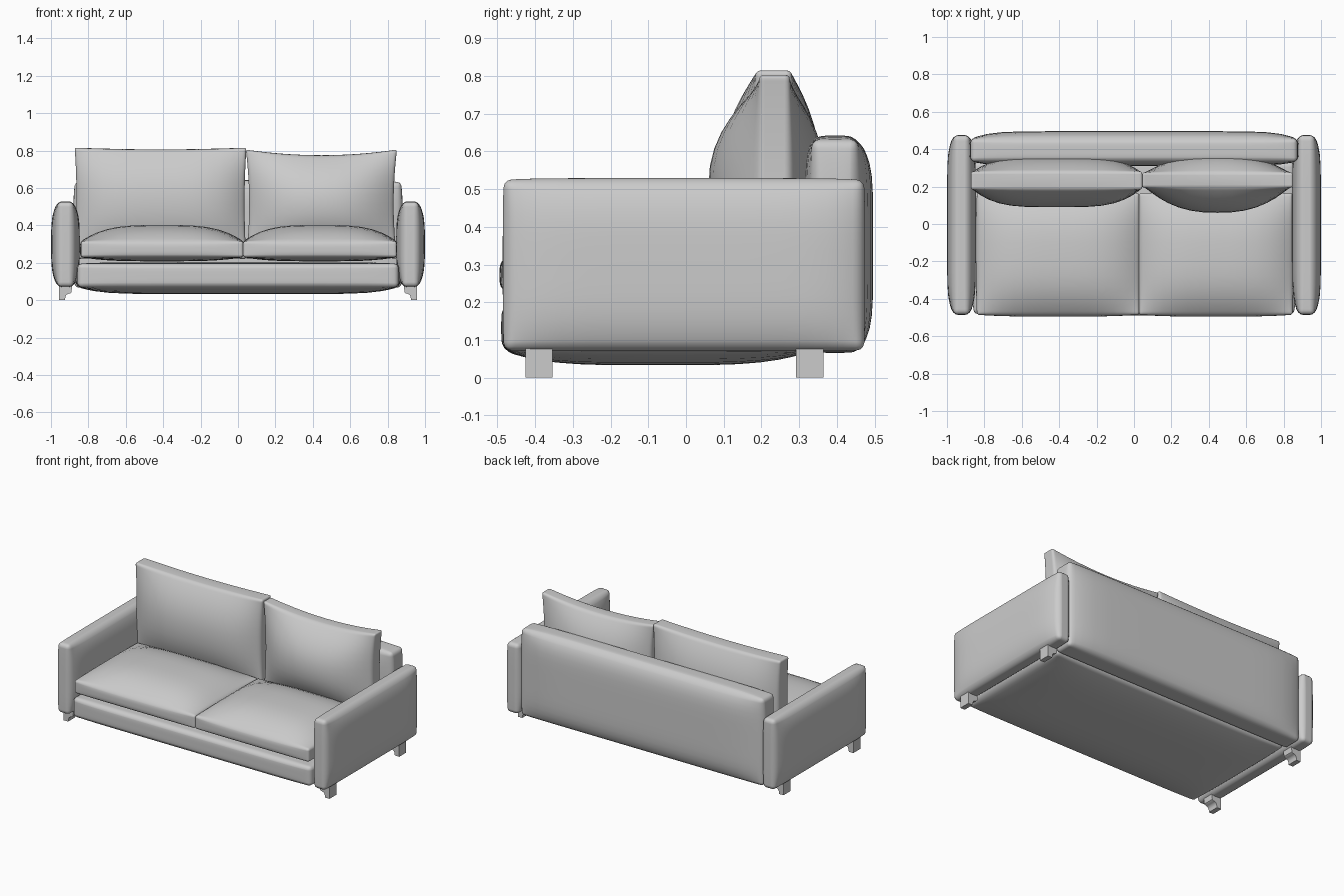
import bpy, bmesh, math
from mathutils import Vector

if "Cube" in bpy.data.objects:
    bpy.data.objects.remove(bpy.data.objects["Cube"])


def finish(name, bm, angle=40):
    bmesh.ops.recalc_face_normals(bm, faces=bm.faces)
    mesh = bpy.data.meshes.new(name)
    bm.to_mesh(mesh)
    bm.free()
    ob = bpy.data.objects.new(name, mesh)
    bpy.context.collection.objects.link(ob)
    bpy.ops.object.select_all(action='DESELECT')
    ob.select_set(True)
    bpy.context.view_layer.objects.active = ob
    bpy.ops.object.shade_smooth_by_angle(angle=math.radians(angle))
    return ob


def padded(name, lo, hi, puff, power=(4, 4, 4), pinch=(0, 0, 0), r=0.012, cuts=16):
    """Rounded box whose faces swell by puff[axis] = (low side, high side).
    pinch pulls the outline inwards midway along each border."""
    lo, hi = Vector(lo), Vector(hi)
    mid, half = (lo + hi) / 2, (hi - lo) / 2
    bm = bmesh.new()
    bmesh.ops.create_cube(bm, size=2)
    bmesh.ops.scale(bm, vec=half, verts=bm.verts)
    bmesh.ops.bevel(bm, geom=bm.edges[:], offset=r, segments=3, profile=0.5,
                    affect='EDGES')
    for axis in range(3):
        normal = Vector((0, 0, 0))
        normal[axis] = 1
        for i in range(1, cuts):
            t = -math.cos(math.pi * i / cuts) * (half[axis] - r - 0.001)
            bmesh.ops.bisect_plane(bm, geom=bm.verts[:] + bm.edges[:] + bm.faces[:],
                                   plane_co=normal * t, plane_no=normal, dist=1e-5)
    thin = min(range(3), key=lambda a: half[a])
    for v in bm.verts:
        u = [max(-1, min(1, v.co[a] / half[a])) for a in range(3)]
        f = [1 - abs(u[a]) ** power[a] for a in range(3)]
        new = v.co.copy()
        for a in range(3):
            b, c = [x for x in range(3) if x != a]
            side = puff[a][0] if u[a] < 0 else puff[a][1]
            new[a] += u[a] * side * f[b] * f[c]
            if a != thin:
                other = b if c == thin else c
                new[a] -= u[a] * pinch[a] * (1 - u[other] ** 2)
        v.co = new + mid
    return finish(name, bm)


# Base under the seat
padded("base", (-0.855, -0.48, 0.07), (0.855, 0.33, 0.195),
       ((0.015, 0.015), (0.01, 0.0), (0.037, 0.008)), (8, 4, 4), r=0.02)

# Backrest panel
padded("backrest", (-0.87, 0.335, 0.068), (0.87, 0.455, 0.63),
       ((0.01, 0.01), (0.025, 0.041), (0.002, 0.012)), (10, 4, 6), r=0.018)

# Seat cushions
for side, x0, x1 in (("left", -0.84, 0.028), ("right", 0.028, 0.848)):
    padded("seat_cushion_" + side, (x0, -0.485, 0.23), (x1, 0.165, 0.315),
           ((0.005, 0.005), (0.01, 0.005), (0.022, 0.087)), (3.5, 3, 3))

# Back cushions, the right one softer and more pinched
padded("back_cushion_left", (-0.873, 0.185, 0.22), (0.045, 0.28, 0.815),
       ((0, 0), (0.095, 0.08), (0, 0.003)), (4, 2, 2.2), (0.01, 0, 0.012))
padded("back_cushion_right", (0.042, 0.195, 0.22), (0.85, 0.275, 0.805),
       ((0, 0), (0.135, 0.095), (0, 0.003)), (2.5, 2, 2.2), (0.018, 0, 0.033))

# Leg outline: block with a curved bracket reaching under the arm
leg_profile = [(0.957, 0), (0.925, 0), (0.923, 0.018), (0.917, 0.029),
               (0.908, 0.034), (0.898, 0.036), (0.89, 0.042), (0.887, 0.08),
               (0.957, 0.08)]

for side, s in (("left", -1), ("right", 1)):
    # Armrest
    xs = sorted((s * 0.882, s * 0.963))
    padded("armrest_" + side, (xs[0], -0.483, 0.073), (xs[1], 0.472, 0.524),
           ((0.036, 0.036), (0.003, 0.003), (0.003, 0.005)), (4, 8, 4), r=0.02)
    # Legs
    for end, y in (("front", -0.39), ("back", 0.328)):
        bm = bmesh.new()
        face = bm.faces.new([bm.verts.new((s * x, y - 0.036, z)) for x, z in leg_profile])
        ext = bmesh.ops.extrude_face_region(bm, geom=[face])
        bmesh.ops.translate(bm, vec=(0, 0.072, 0),
                            verts=[g for g in ext["geom"] if isinstance(g, bmesh.types.BMVert)])
        finish(end + "_leg_" + side, bm, 35)
